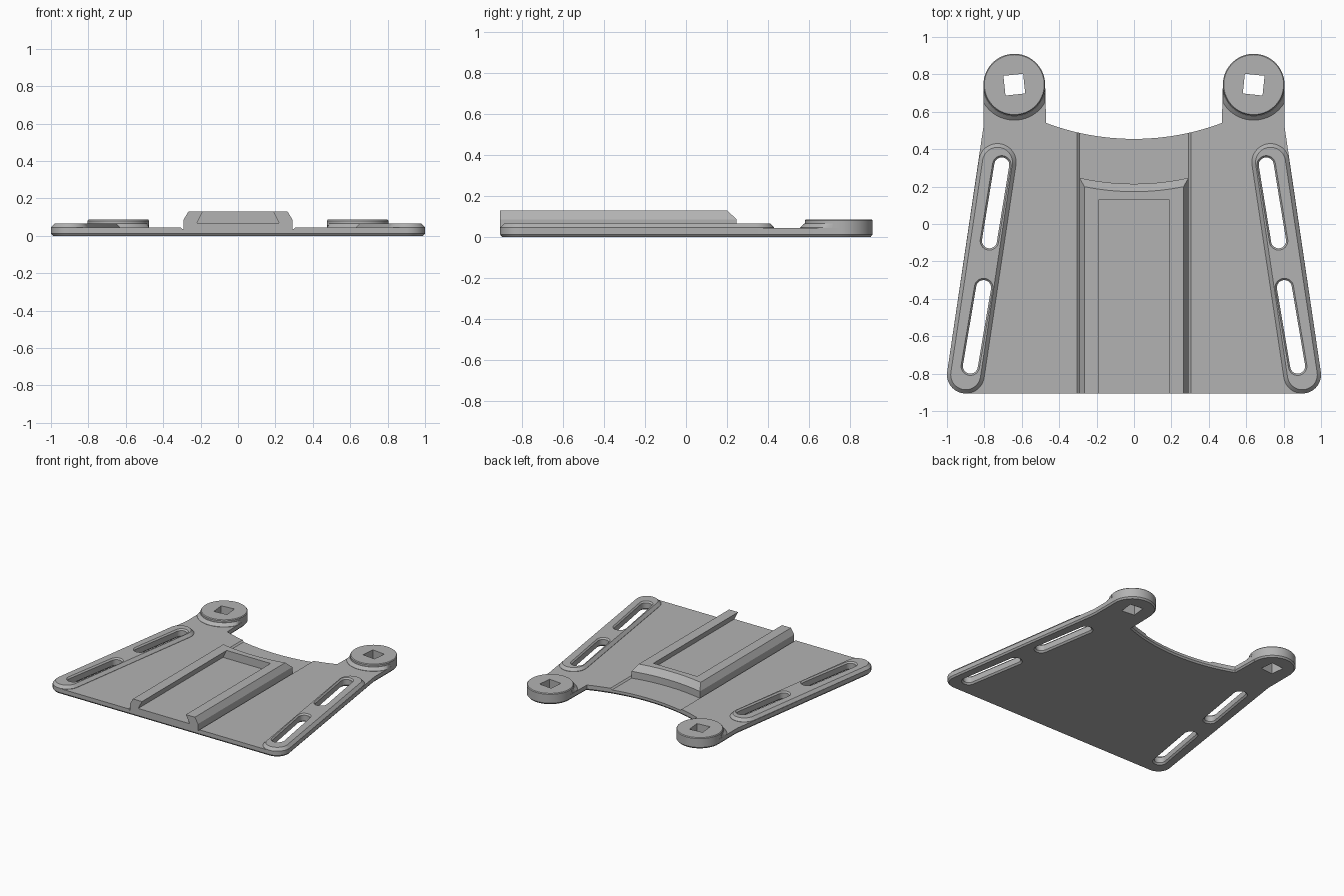
import bpy, bmesh
from math import sin, cos, radians, hypot, sqrt, atan2, pi
from mathutils import Vector

cube = bpy.data.objects.get("Cube")
if cube:
    bpy.data.objects.remove(cube)

grey = bpy.data.materials.new("plain grey")
grey.use_nodes = True
grey.diffuse_color = (0.45, 0.45, 0.45, 1)
grey.node_tree.nodes["Principled BSDF"].inputs["Base Color"].default_value = (0.45, 0.45, 0.45, 1)


def loft(name, levels):
    """Solid through stacked outlines: [(points, z), ...] with equal counts."""
    bm = bmesh.new()
    rings = [[bm.verts.new((x, y, z)) for x, y in pts] for pts, z in levels]
    n = len(rings[0])
    bm.faces.new(rings[0][::-1])
    bm.faces.new(rings[-1])
    for low, high in zip(rings, rings[1:]):
        for i in range(n):
            j = (i + 1) % n
            bm.faces.new((low[i], low[j], high[j], high[i]))
    bmesh.ops.recalc_face_normals(bm, faces=bm.faces)
    mesh = bpy.data.meshes.new(name)
    bm.to_mesh(mesh)
    bm.free()
    mesh.materials.append(grey)
    obj = bpy.data.objects.new(name, mesh)
    bpy.context.collection.objects.link(obj)
    return obj


def activate(obj):
    bpy.ops.object.select_all(action='DESELECT')
    obj.select_set(True)
    bpy.context.view_layer.objects.active = obj


def cut(obj, cutters):
    activate(obj)
    for c in cutters:
        mod = obj.modifiers.new("cut", 'BOOLEAN')
        mod.operation, mod.solver, mod.object = 'DIFFERENCE', 'EXACT', c
        bpy.ops.object.modifier_apply(modifier=mod.name)


def arc(cx, cy, r, start, end, n=24):
    return [(cx + r * cos(radians(start + (end - start) * i / n)),
             cy + r * sin(radians(start + (end - start) * i / n))) for i in range(n + 1)]


def inset(pts, d):
    """Move every edge of a counter-clockwise outline inwards by d."""
    out = []
    for i, p in enumerate(pts):
        a, b, c = Vector(pts[i - 1]), Vector(p), Vector(pts[(i + 1) % len(pts)])
        e, f = (b - a).normalized(), (c - b).normalized()
        n1, n2 = Vector((-e.y, e.x)), Vector((-f.y, f.x))
        out.append(tuple(b + (n1 + n2) * d / (1 + n1.dot(n2))))
    return out


def stadium(a, b, r):
    t = atan2(b[1] - a[1], b[0] - a[0]) * 180 / pi
    return arc(*b, r, t - 90, t + 90) + arc(*a, r, t + 90, t + 270)


def concave(half, mid_y, n=24):
    """Shallow back edge, from +x to -x, lowest in the middle."""
    radius = 1.34
    xs = [half - 2 * half * i / n for i in range(n + 1)]
    return [(x, mid_y + radius - sqrt(radius ** 2 - x * x)) for x in xs]


DISC = (0.64, 0.745)
DISC_R = 0.165
PLATE_TOP = 0.043

# Base plate outline: rounded front corners, tapered sides, two arms, hollow back
right_side = arc(0.9, -0.806, 0.1, -90, 8.4, 16) + [(0.805, 0.52), (0.805, 0.745), (0.475, 0.745)]
left_side = [(-x, y) for x, y in reversed(right_side)]
outline = right_side + concave(0.47, 0.455) + left_side
plate = loft("base_plate", [(inset(outline, 0.01), 0), (outline, 0.012), (outline, PLATE_TOP)])

# Lowered strip down the middle of the plate
strip = [[(-w, -1), (w, -1), (w, 1), (-w, 1)] for w in (0.292, 0.312)]
strip_cutter = loft("strip_cutter", [(strip[0], 0.032), (strip[1], 0.05)])

cutters = [strip_cutter]
parts = [plate]
for side, label in ((1, "left"), (-1, "right")):
    # Raised ridge along the tapered side
    ends = (side * 0.9, -0.806), (side * 0.73, 0.33)
    ridge = loft(label + "_ridge", [(stadium(*ends, 0.1), 0.035), (stadium(*ends, 0.1), 0.045),
                                    (stadium(*ends, 0.08), 0.066)])
    # Two slots with flared rims
    slots = []
    for a, b in (((0.773, -0.09), (0.707, 0.316)), ((0.875, -0.76), (0.804, -0.34))):
        a, b = (side * a[0], a[1]), (side * b[0], b[1])
        slots.append(loft("slot_cutter", [(stadium(a, b, r), z) for r, z in
                                          ((0.055, -0.004), (0.04, 0.012), (0.04, 0.055), (0.053, 0.07))]))
    # Round mounting boss and the sloped collar on its arm
    cx, cy = side * DISC[0], DISC[1]
    ring = arc(cx, cy, DISC_R, 0, 354, 59)
    boss = loft(label + "_boss", [(inset(ring, 0.01), 0), (ring, 0.012), (ring, 0.08),
                                  (inset(ring, 0.005), 0.086)])
    collar_levels = []
    for r, z in ((0.19, 0.035), (0.19, 0.045), (0.167, 0.066)):
        pts = [(min(max(x, cx - DISC_R), cx + DISC_R), y) for x, y in arc(cx, cy, r, 190, 350, 32)]
        collar_levels.append((pts, z))
    collar = loft(label + "_collar", collar_levels)
    # Square bolt hole, slightly turned
    turn = -side * 6
    square = arc(cx, cy, 0.075, 45 + turn, 315 + turn, 3)
    hole = loft("hole_cutter", [(square, -0.1), (square, 0.2)])
    cut(ridge, slots)
    cut(boss, [hole])
    cut(collar, [hole])
    cutters += slots + [hole]
    parts += [ridge, boss, collar]
cut(plate, cutters)


# Central guide with bevelled flanks and a hollow, sloped back end
def guide_outline(half, mid_y):
    return [(-half, -0.906), (half, -0.906)] + concave(half, mid_y)


guide = loft("centre_guide", [(guide_outline(0.292, 0.215), 0.02), (guide_outline(0.292, 0.215), 0.085),
                              (guide_outline(0.265, 0.173), 0.13)])

# Dovetail channel, open at the front
channel = [[(-w, -1), (w, -1), (w, 0.13), (-w, 0.13)] for w in (0.22, 0.187)]
channel_cutter = loft("channel_cutter", [(channel[0], 0.068), (channel[1], 0.132)])
cut(guide, [channel_cutter])
parts.append(guide)

for c in cutters + [channel_cutter]:
    bpy.data.objects.remove(c)
for p in parts:
    activate(p)
    bpy.ops.object.shade_smooth_by_angle(angle=radians(25))
